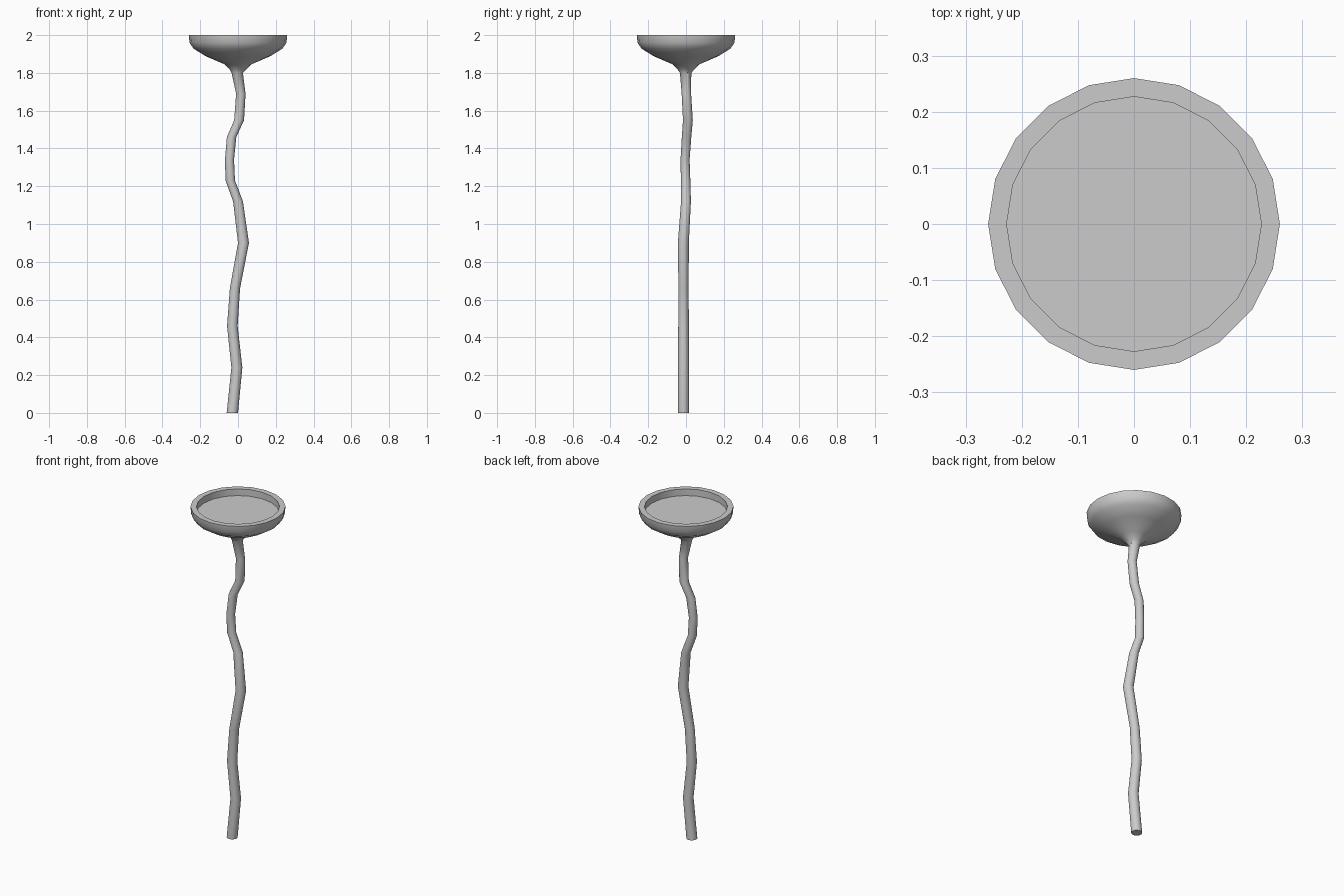
import bpy, bmesh, math

if "Cube" in bpy.data.objects:
    bpy.data.objects.remove(bpy.data.objects["Cube"])

SIDES = 20

# Rings from the foot upward: centre x, centre y, height, radius
stem = [
    (-0.030, -0.013, 0.00, 0.030),
    (-0.006, -0.013, 0.24, 0.029),
    (-0.030, -0.013, 0.46, 0.028),
    (-0.016, -0.013, 0.66, 0.027),
    (0.029, -0.014, 0.90, 0.029),
    (0.000, 0.000, 1.12, 0.026),
    (-0.041, -0.002, 1.23, 0.025),
    (-0.045, -0.005, 1.34, 0.024),
    (-0.034, 0.003, 1.46, 0.025),
    (0.006, 0.010, 1.55, 0.026),
    (0.015, 0.002, 1.69, 0.025),
    (-0.004, -0.002, 1.80, 0.030),
]

# Dish profile: radius, height (outside, over the rim, down to the floor)
dish = [
    (0.045, 1.82), (0.072, 1.846), (0.170, 1.888), (0.235, 1.928),
    (0.257, 1.960), (0.260, 2.00), (0.227, 2.00), (0.227, 1.96),
]


def loft(name, rings):
    """Skin a stack of horizontal circles and cap both ends."""
    bm = bmesh.new()
    loops = []
    for cx, cy, z, r in rings:
        loops.append([bm.verts.new((cx + r * math.cos(math.tau * i / SIDES),
                                    cy + r * math.sin(math.tau * i / SIDES), z))
                      for i in range(SIDES)])
    for a, b in zip(loops, loops[1:]):
        for i in range(SIDES):
            j = (i + 1) % SIDES
            bm.faces.new((a[i], a[j], b[j], b[i]))
    bm.faces.new(loops[0][::-1])
    bm.faces.new(loops[-1])
    bmesh.ops.recalc_face_normals(bm, faces=bm.faces)
    mesh = bpy.data.meshes.new(name)
    bm.to_mesh(mesh)
    bm.free()
    obj = bpy.data.objects.new(name, mesh)
    bpy.context.collection.objects.link(obj)
    bpy.context.view_layer.objects.active = obj
    obj.select_set(True)
    bpy.ops.object.shade_smooth_by_angle(angle=math.radians(50))
    return obj


# Crooked stem flaring into a shallow recessed dish, one continuous skin
loft("stem_and_dish", stem + [(0, 0, z, r) for r, z in dish])
